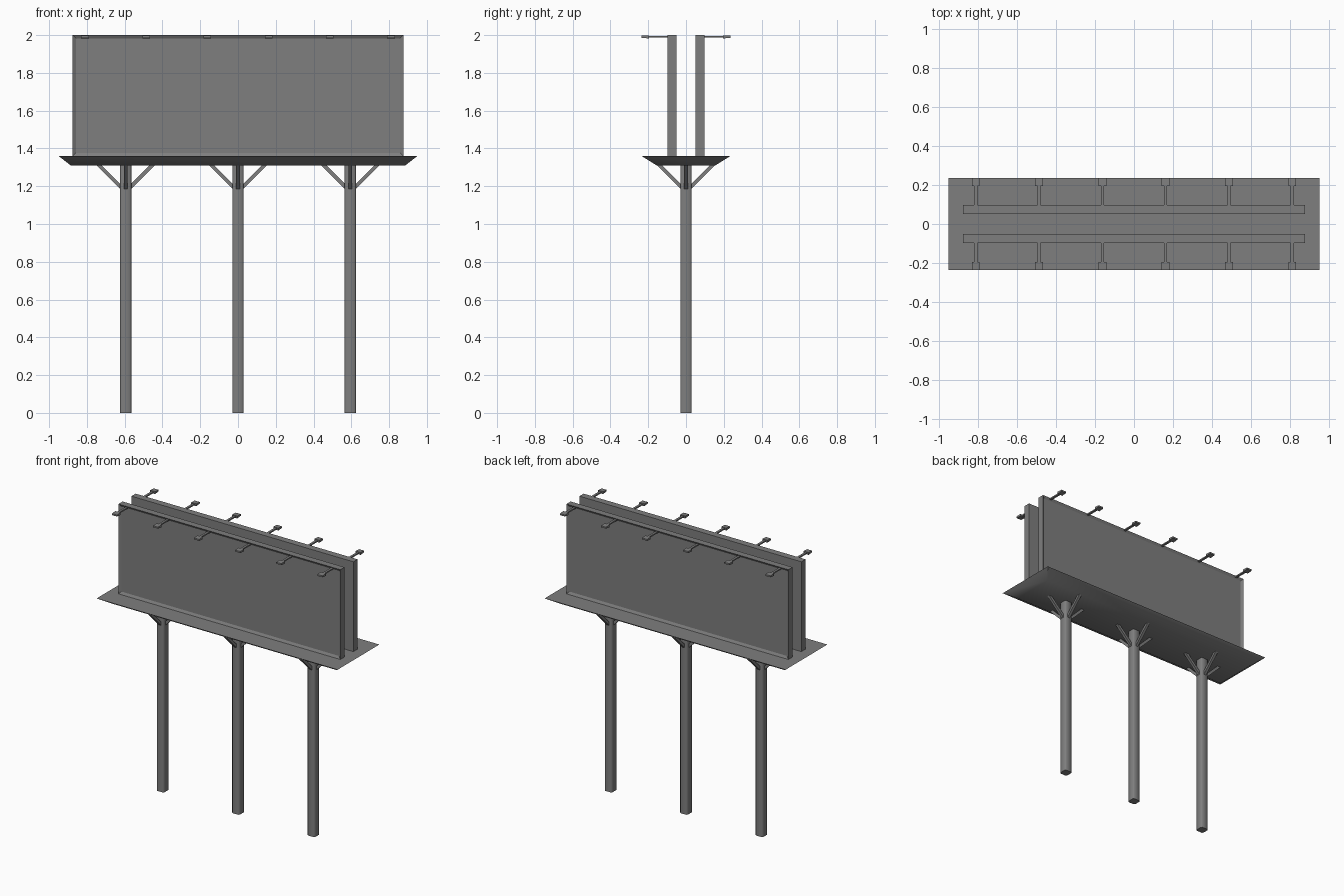
import bpy
import bmesh
import math
from mathutils import Vector

old = bpy.data.objects.get("Cube")
if old:
    bpy.data.objects.remove(old, do_unlink=True)

GREY = (0.21, 0.21, 0.21, 1)
steel = bpy.data.materials.new("steel_grey")
steel.use_nodes = True
steel.diffuse_color = GREY
steel.node_tree.nodes["Principled BSDF"].inputs["Base Color"].default_value = GREY


def finish(name, bm, smooth=None):
    bmesh.ops.recalc_face_normals(bm, faces=bm.faces)
    mesh = bpy.data.meshes.new(name)
    bm.to_mesh(mesh)
    bm.free()
    mesh.materials.append(steel)
    if smooth:
        mesh.shade_smooth()
        mesh.set_sharp_from_angle(angle=math.radians(smooth))
    obj = bpy.data.objects.new(name, mesh)
    bpy.context.collection.objects.link(obj)
    return obj


def box(lo, hi):
    bm = bmesh.new()
    bmesh.ops.create_cube(bm, size=1)
    lo, hi = Vector(lo), Vector(hi)
    for v in bm.verts:
        v.co = (lo + hi) / 2 + v.co * (hi - lo)
    return bm


def bar(name, start, end, width):
    """Square bar between two points."""
    start, end = Vector(start), Vector(end)
    bm = box((-width / 2, -width / 2, 0), (width / 2, width / 2, (end - start).length))
    obj = finish(name, bm)
    obj.location = start
    obj.rotation_euler = (end - start).to_track_quat("Z", "Y").to_euler()


# Platform with sloping underside
DECK, UNDER = 1.36, 1.31
bm = box((-0.95, -0.235, UNDER), (0.95, 0.235, DECK))
for v in bm.verts:
    if v.co.z < (UNDER + DECK) / 2:
        v.co.x *= 0.932
        v.co.y *= 0.66
finish("platform", bm, 45)

# Chamfered posts, each with four diagonal braces
for label, x in (("right", -0.595), ("middle", 0), ("left", 0.595)):
    bm = box((x - 0.03, -0.03, 0), (x + 0.03, 0.03, UNDER))
    uprights = [e for e in bm.edges
                if abs(e.verts[0].co.z - e.verts[1].co.z) > 1]
    bmesh.ops.bevel(bm, geom=uprights, offset=0.008, segments=1, affect="EDGES")
    finish(label + "_post", bm, 50)
    for dx, dy in ((1, 0), (-1, 0), (0, 1), (0, -1)):
        bar(label + "_brace", (x + dx * 0.02, dy * 0.02, 1.19),
            (x + dx * 0.148, dy * 0.148, UNDER + 0.008), 0.019)

# Two display panels with recessed faces and overhanging lamps
for label, side in (("front", -1), ("back", 1)):
    inner, outer = side * 0.05, side * 0.097
    bm = box((-0.875, min(inner, outer), DECK), (0.875, max(inner, outer), 2))
    face = [f for f in bm.faces if f.calc_center_median().y * side > 0.09]
    bmesh.ops.inset_region(bm, faces=face, thickness=0.024)
    for v in face[0].verts:
        v.co.y -= side * 0.01
    finish(label + "_panel", bm)

    for i in range(6):
        x = -0.81 + i * 0.324
        bm = box((x - 0.008, min(outer, side * 0.2), 1.987),
                 (x + 0.008, max(outer, side * 0.2), 1.996))
        finish(label + "_lamp_arm", bm)
        ends = sorted((side * 0.195, side * 0.235))
        bm = box((x - 0.02, ends[0], 1.982), (x + 0.02, ends[1], 1.999))
        # Lamp head thins toward its outer tip
        for v in bm.verts:
            if abs(v.co.y) > 0.22:
                v.co.z = 1.986 if v.co.z < 1.99 else 1.997
        finish(label + "_lamp_head", bm)
